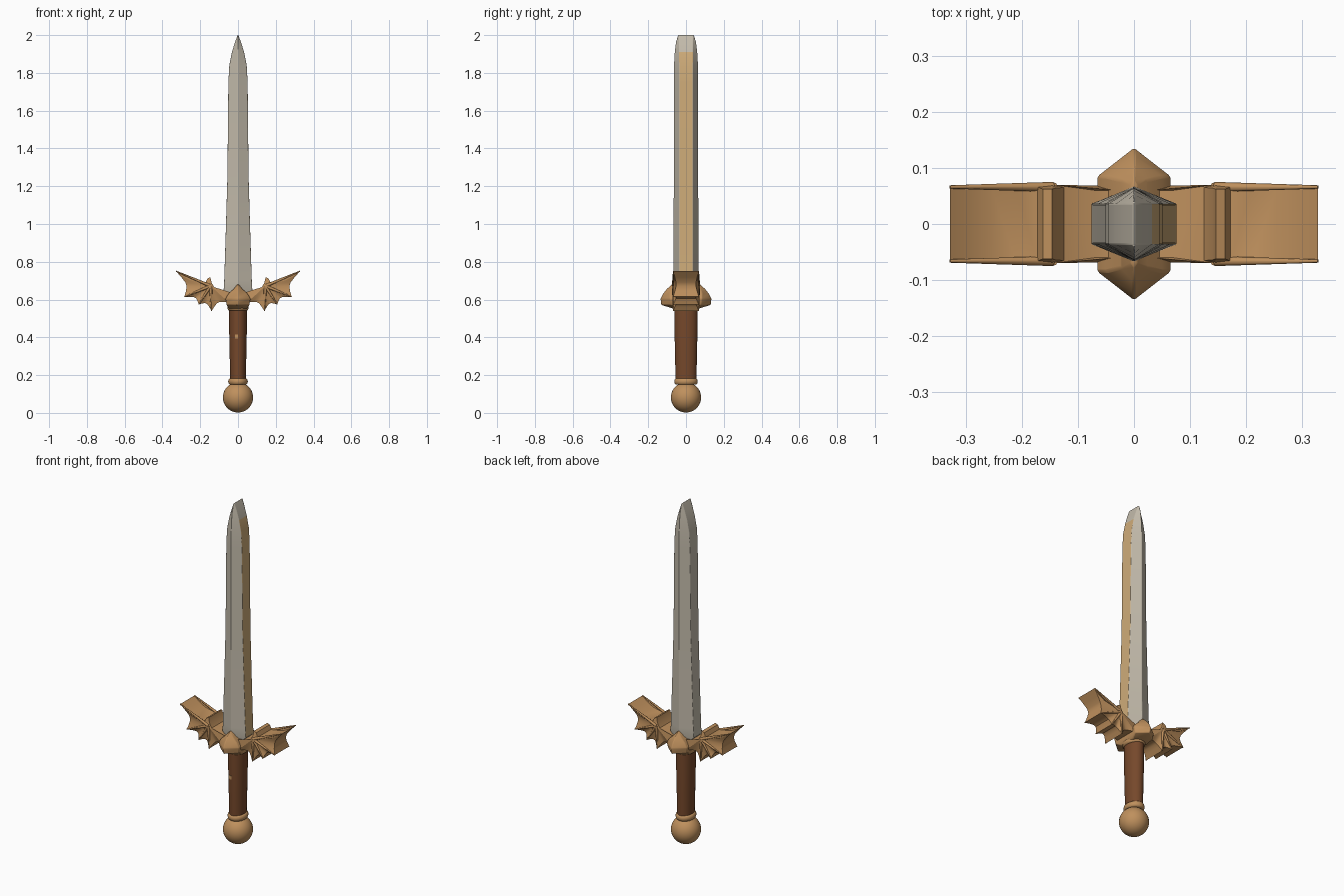
import bpy, bmesh
from math import sin, cos, pi, radians
from mathutils import Vector

if "Cube" in bpy.data.objects:
    bpy.data.objects.remove(bpy.data.objects["Cube"])


def material(name, rgb):
    m = bpy.data.materials.new(name)
    m.use_nodes = True
    m.diffuse_color = (*rgb, 1)
    bsdf = m.node_tree.nodes["Principled BSDF"]
    bsdf.inputs["Base Color"].default_value = (*rgb, 1)
    bsdf.inputs["Roughness"].default_value = 0.7
    return m


BRONZE = material("bronze", (0.52, 0.28, 0.11))
STEEL = material("warm steel", (0.55, 0.50, 0.41))
EDGE = material("pale gold edge", (0.62, 0.41, 0.19))
LEATHER = material("brown leather", (0.18, 0.065, 0.024))


def finish(name, bm, mats, bevel=0.0, angle=35):
    bmesh.ops.recalc_face_normals(bm, faces=bm.faces)
    mesh = bpy.data.meshes.new(name)
    bm.to_mesh(mesh)
    bm.free()
    ob = bpy.data.objects.new(name, mesh)
    bpy.context.collection.objects.link(ob)
    for m in mats:
        mesh.materials.append(m)
    if bevel:
        mod = ob.modifiers.new("soft_edges", "BEVEL")
        mod.width, mod.segments, mod.limit_method = bevel, 2, "ANGLE"
    bpy.ops.object.select_all(action="DESELECT")
    ob.select_set(True)
    bpy.context.view_layer.objects.active = ob
    bpy.ops.object.shade_smooth_by_angle(angle=radians(angle))
    return ob


def loft(rings):
    """Skin a stack of equal-sized point rings and cap both ends."""
    bm = bmesh.new()
    rows = [[bm.verts.new(p) for p in ring] for ring in rings]
    n = len(rows[0])
    for low, high in zip(rows, rows[1:]):
        for i in range(n):
            j = (i + 1) % n
            bm.faces.new((low[i], low[j], high[j], high[i]))
    bm.faces.new(rows[0])
    bm.faces.new(rows[-1])
    return bm


def oval(z, rx, ry, n=32):
    return [(rx * cos(2 * pi * i / n), ry * sin(2 * pi * i / n), z) for i in range(n)]


def hexagon(z, w, ridge, side):
    return [(0, -ridge, z), (w, -side, z), (w, side, z),
            (0, ridge, z), (-w, side, z), (-w, -side, z)]


# Pommel ball
bm = bmesh.new()
bmesh.ops.create_uvsphere(bm, u_segments=32, v_segments=20, radius=0.08)
bmesh.ops.translate(bm, verts=bm.verts, vec=(0, 0, 0.082))
finish("pommel", bm, [BRONZE])

# Rolled collars at both ends of the grip
for name, z, rx, ry in (("lower_collar", 0.166, 0.042, 0.052),
                        ("upper_collar", 0.558, 0.046, 0.058)):
    bulge = [(t, 0.01 * cos(t)) for t in (-1.4, -0.7, 0, 0.7, 1.4)]
    finish(name, loft([oval(z + 0.017 * sin(t), rx + b, ry + b) for t, b in bulge]),
           [BRONZE], angle=60)

# Grip with its small inlaid stud
finish("grip", loft([oval(0.17, 0.041, 0.055), oval(0.3, 0.044, 0.058),
                     oval(0.45, 0.047, 0.061), oval(0.57, 0.047, 0.062)]), [LEATHER])
bm = bmesh.new()
bmesh.ops.create_cube(bm, size=1)
bmesh.ops.scale(bm, verts=bm.verts, vec=(0.018, 0.008, 0.022))
bmesh.ops.translate(bm, verts=bm.verts, vec=(-0.008, -0.058, 0.405))
finish("grip_stud", bm, [BRONZE])

# Blade: six-sided, narrowing to a chisel tip that runs front to back
blade = [(0.62, 0.05, 0.06), (0.65, 0.076, 0.066), (0.70, 0.073, 0.067),
         (0.95, 0.065, 0.066), (1.25, 0.056, 0.065), (1.75, 0.051, 0.065),
         (1.84, 0.046, 0.064), (1.91, 0.032, 0.06), (1.96, 0.017, 0.054),
         (2.0, 0.002, 0.043)]
bm = loft([hexagon(z, w, d, 0.036) for z, w, d in blade])
bm.normal_update()
bmesh.ops.recalc_face_normals(bm, faces=bm.faces)
for f in bm.faces:
    if f.normal.x > 0.95 and f.calc_center_median().z < 1.88:
        f.material_index = 1
finish("blade", bm, [STEEL, EDGE], bevel=0.004, angle=25)

# Guard boss: pointed crest swelling out at the front and back
crest = [(0.553, 0.048, 0.07, 0.045), (0.572, 0.06, 0.132, 0.08),
         (0.605, 0.066, 0.136, 0.085), (0.632, 0.05, 0.122, 0.085),
         (0.655, 0.024, 0.104, 0.078), (0.68, 0.004, 0.078, 0.068)]
finish("guard_boss", loft([hexagon(*r) for r in crest]), [BRONZE], bevel=0.008)

# Bat wings: pleated slabs fanned from the wrist; outline as (x, z, half depth)
WRIST = (0.145, 0.672, 0.07)
OUTLINE = [(0.03, 0.635, 0.06), (0.07, 0.638, 0.06), (0.125, 0.663, 0.065),
           (0.14, 0.69, 0.064), (0.146, 0.718, 0.062), (0.162, 0.712, 0.062),
           (0.172, 0.688, 0.066), (0.21, 0.69, 0.067), (0.255, 0.703, 0.067),
           (0.295, 0.725, 0.066), (0.328, 0.75, 0.066)]
CLAWS = [(0.328, 0.75), (0.284, 0.615), (0.208, 0.574), (0.14, 0.54), (0.05, 0.585)]


def wing_outline():
    pts = list(OUTLINE)
    for a, b in zip(CLAWS, CLAWS[1:]):
        for k in range(1, 6):
            t = k / 5
            sag = sin(pi * t)
            x = a[0] + (b[0] - a[0]) * t
            z = a[1] + (b[1] - a[1]) * t
            pull = 0.2 * sag
            pts.append((x + (WRIST[0] - x) * pull, z + (WRIST[1] - z) * pull,
                        0.068 - 0.016 * sag))
    return pts


def add_wing(side, name):
    pts = wing_outline()
    bm = bmesh.new()
    sheets = []
    for face in (-1, 1):
        hub = bm.verts.new((side * WRIST[0], face * WRIST[2], WRIST[1]))
        rim = [bm.verts.new((side * x, face * d, z)) for x, z, d in pts]
        for i in range(len(rim)):
            bm.faces.new((hub, rim[i], rim[(i + 1) % len(rim)]))
        sheets.append(rim)
    front, back = sheets
    for i in range(len(front)):
        j = (i + 1) % len(front)
        bm.faces.new((front[i], front[j], back[j], back[i]))
    finish(name, bm, [BRONZE], angle=30)


def add_ribs(side, name):
    """Tapered finger bones lying on both faces of the wing."""
    bm = bmesh.new()
    for face in (-1, 1):
        base = Vector((side * WRIST[0], face * 0.066, WRIST[1]))
        for x, z in CLAWS[:4]:
            tip = Vector((side * x, face * 0.066, z))
            axis = tip - base
            made = bmesh.ops.create_cone(bm, cap_ends=True, segments=8, radius1=0.009,
                                         radius2=0.003, depth=axis.length)
            turn = axis.to_track_quat("Z", "Y").to_matrix()
            bmesh.ops.rotate(bm, verts=made["verts"], matrix=turn)
            bmesh.ops.translate(bm, verts=made["verts"], vec=(base + tip) / 2)
    finish(name, bm, [BRONZE], angle=50)


for side, word in ((1, "left"), (-1, "right")):
    add_wing(side, word + "_wing")
    add_ribs(side, word + "_wing_ribs")
